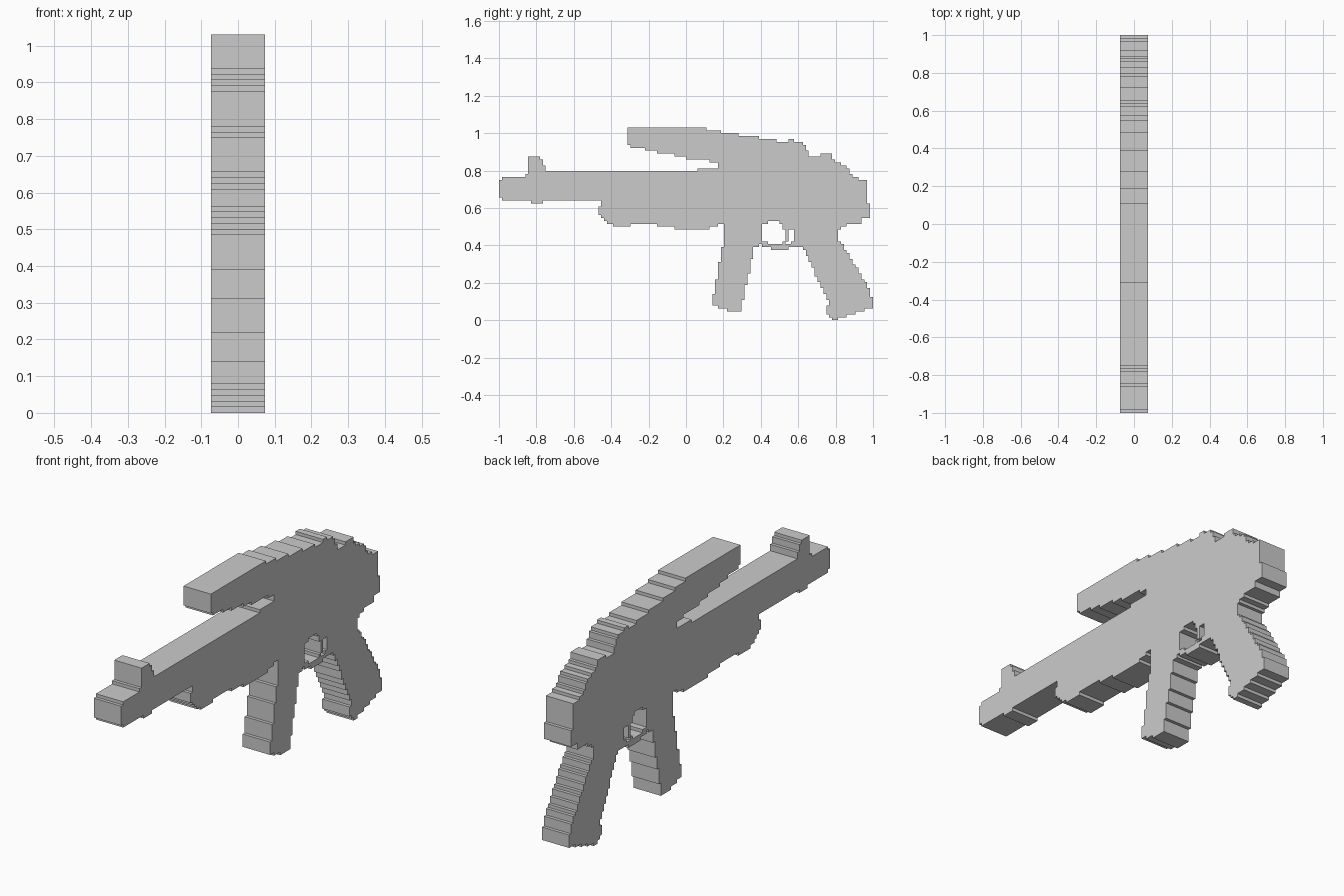
import bpy, bmesh

if "Cube" in bpy.data.objects:
    bpy.data.objects.remove(bpy.data.objects["Cube"])

CELL = 1 / 64      # size of one stair step
HALF = 0.0732      # half thickness of the slab


def level(runs, i):
    """Value of the last (start, value) run that begins at or before i."""
    return [v for s, v in runs if s <= i][-1]


def columns(lo, hi, end):
    """Cells of a part described by its bottom and top steps along y."""
    return {(y, z) for y in range(hi[0][0], end)
            for z in range(level(lo, y), level(hi, y))}


def rows(front, back, end):
    """Cells of a part described by its front and back steps along z."""
    return {(y, z) for z in range(front[0][0], end)
            for y in range(level(front, z), level(back, z))}


def slope(z0, y0, z1, y1):
    """Staircase between two points."""
    return [(z, round(y0 + (y1 - y0) * (z + 0.5 - z0) / (z1 - z0)))
            for z in range(z0, z1)]


parts = {}

# Long barrel with front sight block
parts["barrel"] = columns(
    [(-64, 42), (-63, 41), (-53, 40), (-49, 41)],
    [(-64, 48), (-63, 49), (-55, 50), (-54, 56), (-50, 55), (-49, 53),
     (-48, 51), (4, 52)], 11)

# Hand guard under the barrel
parts["hand_guard"] = columns(
    [(-30, 36), (-29, 35), (-28, 34), (-27, 33), (-25, 32), (-19, 33),
     (-10, 32), (-4, 31), (8, 32), (11, 33)],
    [(-30, 39), (-29, 41)], 13)

# Overhanging arm above the barrel
parts["upper_arm"] = columns(
    [(-20, 60), (-19, 59), (-14, 58), (-10, 57), (-4, 56), (0, 55), (8, 54)],
    [(-20, 66), (7, 65)], 11)

# Main body, rounded at the back
parts["body"] = columns(
    [(11, 41), (13, 34), (52, 31), (53, 32), (55, 33), (60, 35)],
    [(11, 65), (12, 64), (18, 63), (25, 62), (31, 61), (35, 62), (37, 61),
     (40, 60), (41, 58), (42, 56), (46, 57), (50, 55), (51, 54), (53, 53),
     (55, 52), (56, 50), (57, 49), (59, 48), (62, 40)], 63)

# Forward leg
parts["forward_leg"] = rows(
    [(3, 14), (4, 11), (5, 9), (9, 10), (14, 11), (20, 12), (25, 13)],
    [(3, 19), (7, 20), (12, 21), (16, 22), (21, 23), (25, 25), (26, 26)], 34)

# Rear grip
parts["rear_grip"] = rows(
    [(0, 50), (1, 49), (2, 48), (5, 49)] + slope(6, 49, 25, 40) + [(25, 40)],
    [(0, 52), (1, 55), (2, 58), (3, 61), (4, 64), (8, 63)]
    + slope(10, 63, 27, 53) + [(27, 52)], 34)

# Loop with its opening and the small slot behind the lever
opening = (rows([(26, 28), (27, 26), (33, 28)],
                [(26, 33), (27, 34), (30, 34), (31, 33), (33, 32)], 34)
           | rows([(26, 34), (27, 35)], [(26, 36), (27, 37)], 31))
parts["finger_loop"] = rows([(24, 29), (25, 26)], [(24, 35), (25, 40)], 34) - opening

# Each cell belongs to one part only
taken = set()
for name in parts:
    parts[name] -= taken
    taken |= parts[name]


def build(name, cells):
    """Slab of the cells, with walls only along the outer silhouette."""
    bm = bmesh.new()
    cache = {}

    def vert(s, y, z):
        if (s, y, z) not in cache:
            cache[s, y, z] = bm.verts.new((s * HALF, y * CELL, z * CELL))
        return cache[s, y, z]

    for y, z in sorted(cells):
        ring = [(y, z), (y + 1, z), (y + 1, z + 1), (y, z + 1)]
        bm.faces.new([vert(1, *p) for p in ring])
        bm.faces.new([vert(-1, *p) for p in reversed(ring)])
        for k, (dy, dz) in enumerate([(0, -1), (1, 0), (0, 1), (-1, 0)]):
            if (y + dy, z + dz) not in taken:
                a, b = ring[k], ring[(k + 1) % 4]
                bm.faces.new([vert(1, *b), vert(1, *a), vert(-1, *a), vert(-1, *b)])
    bmesh.ops.dissolve_limit(bm, angle_limit=0.02, verts=bm.verts, edges=bm.edges)
    mesh = bpy.data.meshes.new(name)
    bm.to_mesh(mesh)
    bm.free()
    bpy.context.collection.objects.link(bpy.data.objects.new(name, mesh))


for name, cells in parts.items():
    build(name, cells)
